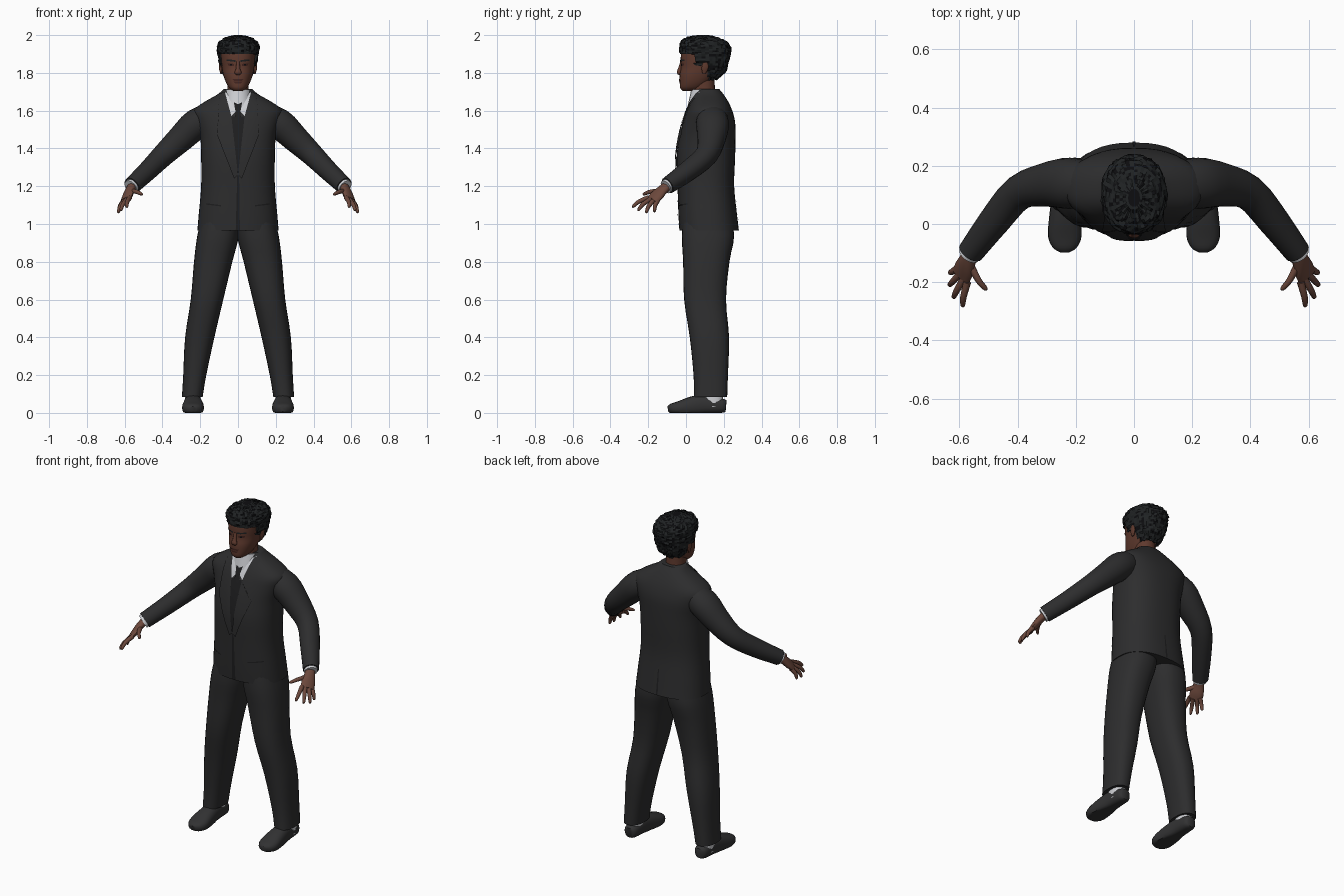
import bpy, bmesh, math, random
from mathutils import Vector
from mathutils.bvhtree import BVHTree

random.seed(4)
if "Cube" in bpy.data.objects:
    bpy.data.objects.remove(bpy.data.objects["Cube"])


def material(name, r, g, b):
    m = bpy.data.materials.new(name)
    m.use_nodes = True
    m.diffuse_color = (r, g, b, 1)
    node = m.node_tree.nodes["Principled BSDF"]
    node.inputs["Base Color"].default_value = (r, g, b, 1)
    node.inputs["Roughness"].default_value = 0.9
    return m


SUIT = material("charcoal suit", 0.026, 0.026, 0.027)
SEAM = material("dark seam", 0.013, 0.013, 0.014)
SHIRT = material("white shirt", 0.62, 0.63, 0.66)
SKIN = material("brown skin", 0.115, 0.042, 0.027)
HAND = material("hand skin", 0.15, 0.065, 0.045)
FEATURE = material("lip and eyelid brown", 0.055, 0.018, 0.014)
HAIR = material("black hair", 0.014, 0.016, 0.017)
STRAND = material("darkest strands", 0.004, 0.004, 0.005)
SHOE = material("shoe grey", 0.032, 0.032, 0.033)


def finish(name, bm, mats, mirror=False, smooth=True):
    me = bpy.data.meshes.new(name)
    bm.to_mesh(me)
    bm.free()
    ob = bpy.data.objects.new(name, me)
    bpy.context.collection.objects.link(ob)
    for m in mats:
        me.materials.append(m)
    if smooth:
        bpy.ops.object.select_all(action='DESELECT')
        ob.select_set(True)
        bpy.context.view_layer.objects.active = ob
        bpy.ops.object.shade_smooth_by_angle(angle=math.radians(45))
    if mirror:
        ob.modifiers.new("mirror", 'MIRROR')
    return ob


def refine(rows, steps):
    """Smooth in-between rows, passing through every given one."""
    out = []
    for i in range(len(rows) - 1):
        a, b, c, d = (rows[max(i - 1, 0)], rows[i], rows[i + 1],
                      rows[min(i + 2, len(rows) - 1)])
        for s in range(steps):
            t = s / steps
            out.append([q + t * (r - p) / 2
                        + t * t * (p - 2.5 * q + 2 * r - w / 2)
                        + t ** 3 * (1.5 * (q - r) + (w - p) / 2)
                        for p, q, r, w in zip(a, b, c, d)])
    return out + [list(rows[-1])]


def rounded(n, power):
    for i in range(n):
        a = math.tau * i / n
        c, s = math.cos(a), math.sin(a)
        yield (math.copysign(abs(c) ** (2 / power), c),
               math.copysign(abs(s) ** (2 / power), s))


def skin_rings(rings):
    bm = bmesh.new()
    loops = [[bm.verts.new(p) for p in ring] for ring in rings]
    n = len(loops[0])
    for a, b in zip(loops, loops[1:]):
        for i in range(n):
            j = (i + 1) % n
            bm.faces.new((a[i], a[j], b[j], b[i]))
    bm.faces.new(loops[0])
    bm.faces.new(loops[-1])
    bmesh.ops.recalc_face_normals(bm, faces=bm.faces)
    return bm


def stack(rows, n=28, power=2.4, steps=3):
    """Level rings, each row being height, x range, y range."""
    return skin_rings([[((x0 + x1) / 2 + (x1 - x0) / 2 * c,
                         (y0 + y1) / 2 + (y1 - y0) / 2 * s, z)
                        for c, s in rounded(n, power)]
                       for z, x0, x1, y0, y1 in refine(rows, steps)])


def even(rows):
    return [(z, -x, x, y0, y1) for z, x, y0, y1 in rows]


def tube(rows, across, n=14, power=2.1, steps=3, floor=None):
    """Rings along a path, each row being a point and two radii."""
    rows = refine(rows, steps)
    pts = [Vector(r[:3]) for r in rows]
    rings = []
    for i, (p, row) in enumerate(zip(pts, rows)):
        t = (pts[min(i + 1, len(pts) - 1)] - pts[max(i - 1, 0)]).normalized()
        u = Vector(across)
        u = (u - t * u.dot(t)).normalized()
        v = t.cross(u)
        ring = [p + u * row[3] * c + v * row[4] * s for c, s in rounded(n, power)]
        if floor is not None:
            for q in ring:
                q.z = max(q.z, floor)
        rings.append(ring)
    return skin_rings(rings)


def patch(name, base, corners, mat, mirror=False, lift=0.004, back=False, n=8):
    """Thin four-cornered plate laid on the front or back of a part."""
    tree = BVHTree.FromPolygons([v.co for v in base.data.vertices],
                                [p.vertices[:] for p in base.data.polygons])
    side = 1 if back else -1
    a, b, c, d = [Vector(k) for k in corners]
    bm = bmesh.new()
    grid = []
    for i in range(n + 1):
        for j in range(n + 1):
            p = a.lerp(b, i / n).lerp(d.lerp(c, i / n), j / n)
            start = Vector((p.x, side, p.y))
            hit = tree.ray_cast(start, Vector((0, -side, 0)))[0]
            hit = hit or tree.find_nearest(start)[0]
            grid.append(bm.verts.new(hit + Vector((0, side * lift, 0))))
    for i in range(n):
        for j in range(n):
            k = i * (n + 1) + j
            bm.faces.new((grid[k], grid[k + 1], grid[k + n + 2], grid[k + n + 1]))
    bm.normal_update()
    for f in bm.faces:
        if f.normal.y * side < 0:
            f.normal_flip()
    return finish(name, bm, [mat], mirror)


# Jacket body
jacket = finish("jacket", stack(even([
    (0.965, 0.215, -0.035, 0.28), (1.05, 0.208, -0.04, 0.27),
    (1.2, 0.195, -0.045, 0.255), (1.35, 0.195, -0.05, 0.26),
    (1.46, 0.2, -0.035, 0.262), (1.54, 0.222, -0.015, 0.26),
    (1.6, 0.235, 0.005, 0.245), (1.645, 0.18, 0.025, 0.225),
    (1.685, 0.11, 0.045, 0.2), (1.715, 0.075, 0.06, 0.175)]), n=40), [SUIT])

# Jacket front: shirt, tie, lapels, closing seam, pockets, back vent
patch("shirt_front", jacket, [(0, 1.67), (0.078, 1.7), (0.045, 1.56), (0, 1.61)], SHIRT, True)
patch("waistcoat", jacket, [(-0.045, 1.57), (0.045, 1.57), (0.008, 1.28), (-0.008, 1.28)], SEAM, lift=0.002)
patch("tie_knot", jacket, [(-0.022, 1.645), (0.022, 1.645), (0.014, 1.6), (-0.014, 1.6)], SEAM, lift=0.009)
patch("tie", jacket, [(-0.014, 1.6), (0.014, 1.6), (0.03, 1.36), (-0.03, 1.36)], SEAM, lift=0.008)
patch("lapel", jacket, [(0.07, 1.7), (0.1, 1.69), (0.11, 1.47), (0.035, 1.57)], SUIT, True, 0.008)
patch("lapel_lower", jacket, [(0.035, 1.57), (0.11, 1.47), (0.02, 1.24), (0, 1.26)], SUIT, True, 0.009)
patch("front_seam", jacket, [(-0.004, 1.26), (0.006, 1.26), (0.01, 0.968), (-0.012, 0.968)], SEAM)
patch("pocket_edge", jacket, [(0.09, 1.1), (0.17, 1.11), (0.17, 1.103), (0.09, 1.093)], SEAM, True)
patch("back_vent", jacket, [(-0.003, 1.12), (0.003, 1.12), (0.006, 0.968), (-0.006, 0.968)], SEAM, back=True)

# Sleeves and cuffs
finish("sleeve", tube([
    (0.13, 0.135, 1.575, 0.07, 0.07), (0.22, 0.14, 1.53, 0.088, 0.08),
    (0.3, 0.135, 1.455, 0.076, 0.072), (0.395, 0.108, 1.365, 0.06, 0.06),
    (0.48, 0.01, 1.28, 0.054, 0.052), (0.562, -0.098, 1.203, 0.043, 0.046)],
    (0, 1, 0), n=20), [SUIT], True)
finish("shirt_cuff", tube([(0.55, -0.085, 1.213, 0.036, 0.04),
                           (0.568, -0.107, 1.196, 0.036, 0.04)], (0, 1, 0)), [SHIRT], True)

# Hands
spread = (-0.04, -0.06, 0.01)
finish("palm", tube([
    (0.555, -0.09, 1.21, 0.026, 0.022), (0.572, -0.125, 1.18, 0.032, 0.021),
    (0.584, -0.155, 1.15, 0.04, 0.019), (0.594, -0.18, 1.128, 0.038, 0.013)],
    spread), [HAND], True)
fingers = {
    "index_finger": ((0.573, -0.2, 1.14), (0.59, -0.285, 1.09)),
    "middle_finger": ((0.585, -0.188, 1.132), (0.622, -0.255, 1.072)),
    "ring_finger": ((0.597, -0.17, 1.127), (0.636, -0.212, 1.06)),
    "little_finger": ((0.604, -0.15, 1.125), (0.634, -0.168, 1.064)),
    "thumb": ((0.562, -0.14, 1.175), (0.507, -0.228, 1.157))}
for name, (root, tip) in fingers.items():
    root, tip = Vector(root), Vector(tip)
    bend = root.lerp(tip, 0.55) + Vector((0.004, -0.004, 0.005))
    finish(name, tube([(*root, 0.013, 0.013), (*bend, 0.011, 0.011),
                       (*root.lerp(tip, 0.93), 0.008, 0.008),
                       (*tip, 0.003, 0.003)], spread, n=10), [HAND], True)

# Trousers
finish("trouser_leg", stack([
    (1.08, -0.01, 0.18, -0.01, 0.23), (0.94, -0.005, 0.215, -0.022, 0.255),
    (0.8, 0.03, 0.233, -0.015, 0.23), (0.6, 0.078, 0.25, -0.01, 0.212),
    (0.4, 0.125, 0.28, 0.02, 0.228), (0.2, 0.168, 0.29, 0.04, 0.222),
    (0.085, 0.187, 0.297, 0.042, 0.218)]), [SUIT], True)

# Socks and shoes
finish("sock", stack([(0.03, 0.198, 0.28, 0.085, 0.195),
                      (0.14, 0.2, 0.28, 0.085, 0.195)]), [SHIRT], True)
finish("shoe", tube([
    (0.237, 0.212, 0.036, 0.025, 0.03), (0.237, 0.19, 0.038, 0.04, 0.038),
    (0.238, 0.1, 0.046, 0.045, 0.052), (0.238, 0.03, 0.036, 0.053, 0.05),
    (0.238, -0.04, 0.025, 0.058, 0.036), (0.238, -0.08, 0.022, 0.042, 0.026),
    (0.238, -0.096, 0.02, 0.018, 0.014)], (1, 0, 0), n=20, power=2.5, floor=0),
    [SHOE], True)

# Neck and collar
finish("neck", tube([(0, 0.1, 1.6, 0.06, 0.06), (0, 0.095, 1.7, 0.056, 0.058),
                     (0, 0.09, 1.8, 0.058, 0.062)], (1, 0, 0), n=20), [SKIN])
finish("shirt_collar", tube([(0, 0.098, 1.62, 0.085, 0.09),
                             (0, 0.1, 1.712, 0.066, 0.072)], (1, 0, 0), n=20), [SHIRT])

# Head
head = finish("head", stack(even([
    (1.705, 0.025, -0.018, 0.05), (1.72, 0.046, -0.031, 0.09),
    (1.75, 0.064, -0.033, 0.13), (1.79, 0.078, -0.033, 0.17),
    (1.83, 0.086, -0.026, 0.2), (1.88, 0.092, -0.028, 0.21),
    (1.93, 0.092, -0.02, 0.205), (1.97, 0.06, 0.02, 0.16)]), n=36, power=2.3), [SKIN])
finish("nose", tube([(0, -0.024, 1.86, 0.008, 0.006), (0, -0.033, 1.82, 0.012, 0.01),
                     (0, -0.037, 1.802, 0.019, 0.012), (0, -0.03, 1.792, 0.012, 0.006)],
                    (1, 0, 0)), [SKIN])
finish("ear", tube([(0.088, 0.095, 1.795, 0.005, 0.008), (0.093, 0.1, 1.825, 0.008, 0.018),
                    (0.095, 0.104, 1.855, 0.006, 0.014)], (1, 0, 0)), [SKIN], True)
patch("upper_lip", head, [(-0.03, 1.768), (0.03, 1.768), (0.022, 1.758), (-0.022, 1.758)], FEATURE)
patch("lower_lip", head, [(-0.024, 1.754), (0.024, 1.754), (0.014, 1.744), (-0.014, 1.744)], FEATURE)
patch("eye", head, [(0.02, 1.848), (0.055, 1.85), (0.052, 1.838), (0.022, 1.836)], FEATURE, True, 0.003)
patch("pupil", head, [(0.032, 1.848), (0.042, 1.848), (0.042, 1.838), (0.032, 1.838)], STRAND, True, 0.005)
patch("eyebrow", head, [(0.014, 1.868), (0.062, 1.872), (0.062, 1.864), (0.014, 1.858)], HAIR, True)

# Hair: a rough shell trimmed along the hairline
bm = stack(even([
    (1.76, 0.055, 0.05, 0.165), (1.8, 0.086, 0.02, 0.208),
    (1.85, 0.102, -0.02, 0.23), (1.9, 0.112, -0.036, 0.24),
    (1.94, 0.115, -0.038, 0.238), (1.972, 0.098, -0.026, 0.212),
    (1.991, 0.064, 0.005, 0.17), (2.0, 0.02, 0.06, 0.12)]), n=48, power=2.2, steps=4)


def hairline(y):
    return 1.9 if y < 0.045 else 1.84 if y < 0.115 else 1.76


trim = [f for f in bm.faces if f.calc_center_median().z < hairline(f.calc_center_median().y)]
bmesh.ops.delete(bm, geom=trim, context='FACES')
middle = Vector((0, 0.1, 1.88))
for v in bm.verts:
    if v.co.z < 1.997:
        v.co = v.co.lerp(middle, random.uniform(-0.01, 0.07))
for f in bm.faces:
    f.material_index = int(random.random() < 0.25)
hair = finish("hair", bm, [HAIR, STRAND], smooth=False)
shell = hair.modifiers.new("thickness", 'SOLIDIFY')
shell.thickness = 0.012
